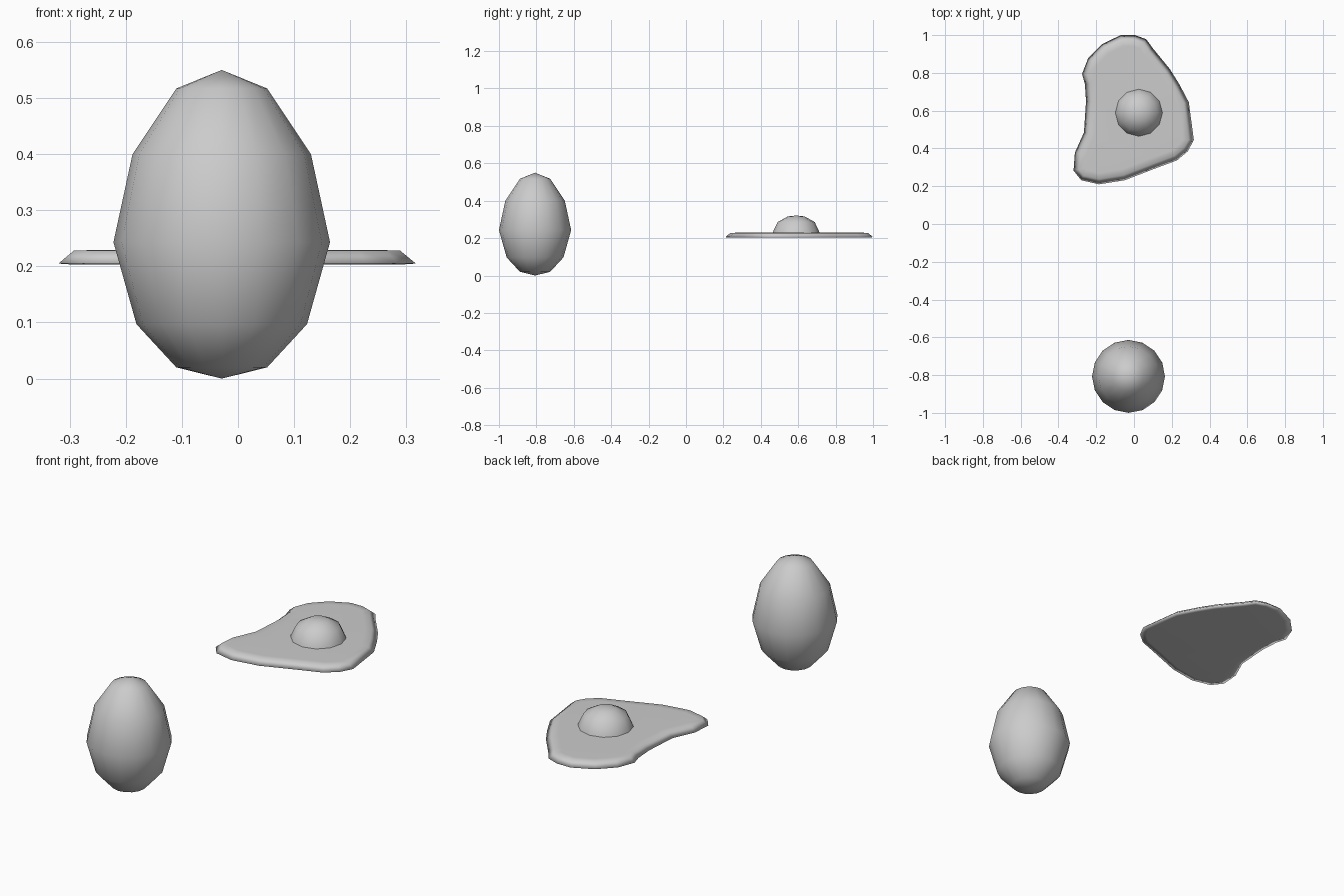
import bpy, bmesh, math
from mathutils import Vector

if "Cube" in bpy.data.objects:
    bpy.data.objects.remove(bpy.data.objects["Cube"])


def finish(bm, name):
    bmesh.ops.recalc_face_normals(bm, faces=bm.faces)
    me = bpy.data.meshes.new(name)
    bm.to_mesh(me)
    bm.free()
    ob = bpy.data.objects.new(name, me)
    bpy.context.collection.objects.link(ob)
    for p in me.polygons:
        p.use_smooth = True
    return ob


def bridge(bm, a, b):
    n = len(a)
    for i in range(n):
        j = (i + 1) % n
        bm.faces.new((a[i], a[j], b[j], b[i]))


def lathe(name, centre, sides, rings, top, bottom=None):
    """Turned shape from (radius, z) rings with pole points."""
    bm = bmesh.new()
    cx, cy = centre
    loops = []
    for r, z in rings:
        loops.append([bm.verts.new((cx + r * math.cos(math.tau * i / sides),
                                    cy + r * math.sin(math.tau * i / sides), z))
                      for i in range(sides)])
    for a, b in zip(loops, loops[1:]):
        bridge(bm, a, b)
    for loop, z in ((loops[-1], top), (loops[0], bottom)):
        if z is not None:
            pole = bm.verts.new((cx, cy, z))
            for i in range(sides):
                bm.faces.new((loop[i], loop[(i + 1) % sides], pole))
    return finish(bm, name)


# Whole egg
lathe("whole_egg", (-0.029, -0.807), 16,
      [(0.081, 0.02), (0.152, 0.097), (0.193, 0.243), (0.159, 0.4), (0.081, 0.517)],
      0.55, 0.0)

# Fried egg white: irregular outline, clockwise from the back
outline = [(-.07, 1.0), (.005, 1.0), (.065, .978), (.10, .93), (.19, .82), (.24, .74),
           (.29, .645), (.317, .445), (.285, .385), (.228, .337), (.11, .293),
           (-.048, .232), (-.185, .21), (-.28, .232), (-.32, .283), (-.313, .378),
           (-.265, .484), (-.254, .65), (-.26, .74), (-.275, .795), (-.243, .877),
           (-.17, .952)]


def inset(d):
    pts = [Vector(p) for p in outline]
    res = []
    for i, p in enumerate(pts):
        t = (pts[(i + 1) % len(pts)] - pts[i - 1]).normalized()
        res.append(p + Vector((t.y, -t.x)) * d)
    return res


bm = bmesh.new()
layers = [[bm.verts.new((p.x, p.y, z)) for p in inset(d)]
          for d, z in ((0.03, 0.203), (0.0, 0.205), (0.028, 0.228), (0.06, 0.229))]
for a, b in zip(layers, layers[1:]):
    bridge(bm, a, b)
caps = [bm.faces.new(layers[0]), bm.faces.new(layers[-1])]
bmesh.ops.triangulate(bm, faces=caps)
finish(bm, "egg_white")

# Yolk dome
lathe("yolk", (0.026, 0.589), 12,
      [(0.127, 0.222), (0.122, 0.238), (0.099, 0.286), (0.045, 0.316)], 0.321)
